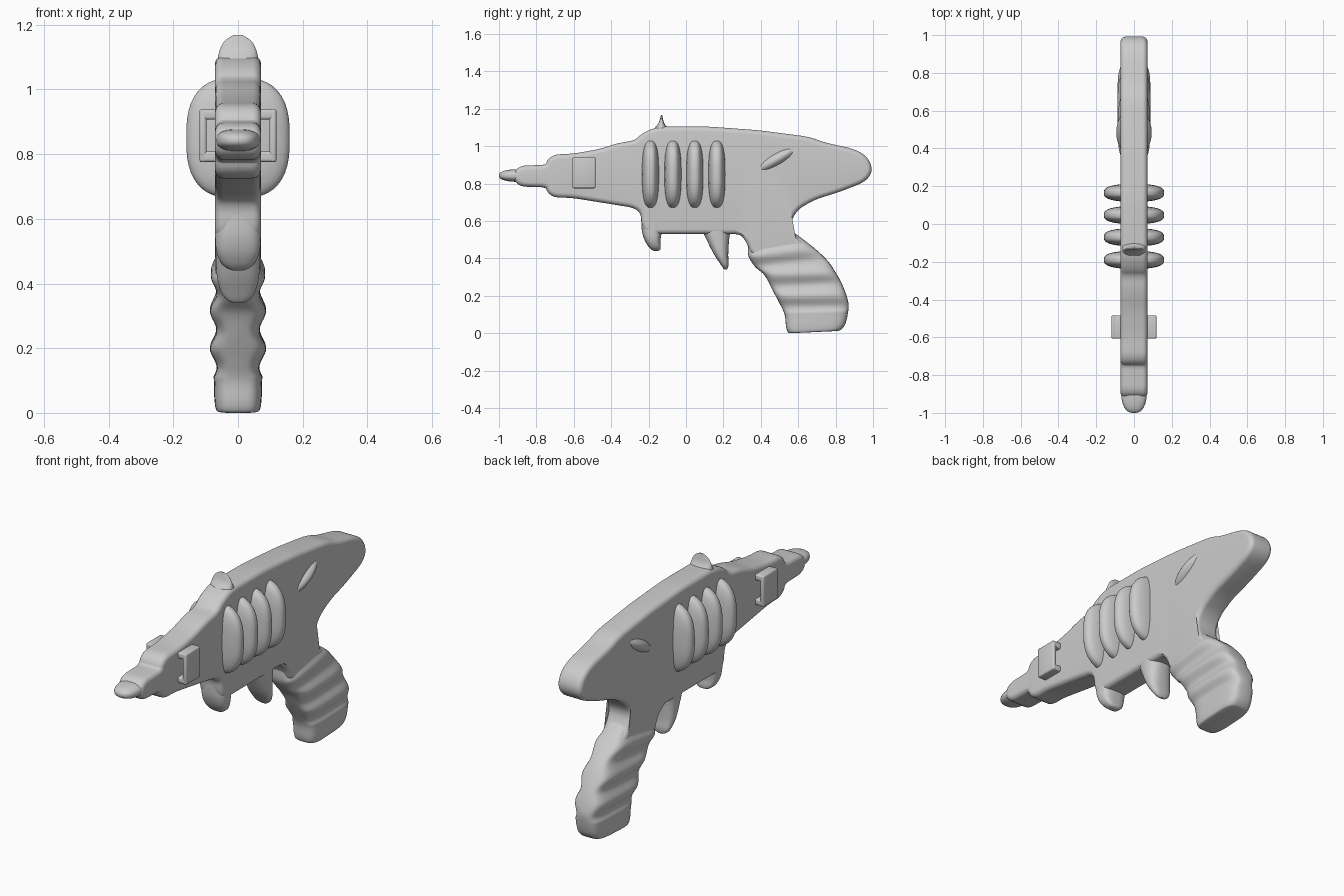
import bpy, bmesh, math
from mathutils import Vector

if "Cube" in bpy.data.objects:
    bpy.data.objects.remove(bpy.data.objects["Cube"])


def finish(name, bm, angle=40):
    bmesh.ops.recalc_face_normals(bm, faces=bm.faces)
    me = bpy.data.meshes.new(name)
    bm.to_mesh(me)
    bm.free()
    me.shade_smooth()
    me.set_sharp_from_angle(angle=math.radians(angle))
    ob = bpy.data.objects.new(name, me)
    bpy.context.collection.objects.link(ob)
    return ob


def inward(pts, i):
    a = (pts[i] - pts[i - 1]).normalized()
    b = (pts[(i + 1) % len(pts)] - pts[i]).normalized()
    na, nb = Vector((a.y, -a.x)), Vector((b.y, -b.x))
    n = (na + nb).normalized()
    return n, 1 / max(0.5, n.dot(na))


def cut_corners(pts, limit):
    out = []
    for i, p in enumerate(pts):
        q = pts[(i + 1) % len(pts)]
        d = q - p
        f = min(0.25, limit / d.length)
        out += [p + d * f, q - d * f]
    return out


def plate(name, outline, half, r):
    """Clockwise (y, z) outline made into a slab with rounded rims."""
    pts = [Vector(p) for p in outline]
    inner = []
    for i, p in enumerate(pts):
        n, m = inward(pts, i)
        inner.append(p + n * r * m)
    for limit in (0.025, 0.012, 0.006):
        inner = cut_corners(inner, limit)
    normals = [inward(inner, i)[0] for i in range(len(inner))]
    bm = bmesh.new()
    rings = []
    steps = 6
    profile = [(math.cos(t), math.sin(t)) for t in
               [math.pi / 2 * k / steps for k in range(steps + 1)]]
    section = [(-(half - r + r * c), s) for c, s in profile]
    section += [(-x, s) for x, s in reversed(section)]
    for x, s in section:
        rings.append([bm.verts.new((x, p.x - n.x * r * s, p.y - n.y * r * s))
                      for p, n in zip(inner, normals)])
    skin(bm, rings)
    return finish(name, bm)


def skin(bm, rings):
    for a, b in zip(rings, rings[1:]):
        for i in range(len(a)):
            j = (i + 1) % len(a)
            bm.faces.new((a[i], a[j], b[j], b[i]))
    caps = [bm.faces.new(rings[0]), bm.faces.new(rings[-1])]
    bmesh.ops.triangulate(bm, faces=caps)


def loft(name, sections, power=2.5, sub=6, ripple=None):
    """Sections are (front y, front z, back y, back z, half width)."""
    bm = bmesh.new()
    rings = []
    S = [sections[0]] + sections + [sections[-1]]
    rows = []
    for k in range(1, len(S) - 2):
        for j in range(sub):
            t = j / sub
            rows.append([0.5 * (2 * b + (c - a) * t + (2 * a - 5 * b + 4 * c - d) * t * t
                                + (3 * b - a - 3 * c + d) * t ** 3)
                         for a, b, c, d in zip(*S[k - 1:k + 3])])
    rows.append(list(sections[-1]))
    for fy, fz, by, bz, w in rows:
        if ripple:
            w += ripple((fz + bz) / 2)
        ring = []
        for i in range(40):
            a = 2 * math.pi * i / 40
            c, s = math.cos(a), math.sin(a)
            u = math.copysign(abs(c) ** (2 / power), c)
            v = math.copysign(abs(s) ** (2 / power), s)
            ring.append(bm.verts.new((w * v, (fy + by) / 2 + u * (by - fy) / 2,
                                      (fz + bz) / 2 + u * (bz - fz) / 2)))
        rings.append(ring)
    skin(bm, rings)
    return finish(name, bm, 50)


def blob(name, loc, radii, power, tilt=0):
    """Superellipsoid, used for fins and swellings."""
    bm = bmesh.new()
    bmesh.ops.create_uvsphere(bm, u_segments=40, v_segments=28, radius=1)
    for v in bm.verts:
        k = sum(abs(c) ** power for c in v.co) ** (-1 / power)
        v.co = Vector([c * k * r for c, r in zip(v.co, radii)])
    ob = finish(name, bm, 60)
    ob.location = loc
    ob.rotation_euler.x = tilt
    return ob


def box(name, lo, hi, r):
    bm = bmesh.new()
    bmesh.ops.create_cube(bm, size=1)
    for v in bm.verts:
        v.co = [(a + b) / 2 + c * (b - a) for a, b, c in zip(lo, hi, v.co)]
    bmesh.ops.bevel(bm, geom=bm.edges[:], offset=r, segments=3, profile=0.5, affect='EDGES')
    return finish(name, bm)


# Body with stepped barrel, rounded tail and the neck of the grip
plate("body", [
    (-0.92, 0.895), (-0.75, 0.90), (-0.732, 0.955), (-0.60, 0.96), (-0.46, 0.985),
    (-0.36, 1.018), (-0.275, 1.03), (-0.235, 1.07), (-0.15, 1.105), (0.12, 1.105),
    (0.39, 1.085), (0.66, 1.05), (0.74, 1.02), (0.90, 0.985), (0.97, 0.945),
    (1.002, 0.87), (0.96, 0.81), (0.82, 0.755), (0.69, 0.715), (0.595, 0.66),
    (0.558, 0.59), (0.59, 0.515), (0.66, 0.46), (0.60, 0.40), (0.36, 0.39), (0.325, 0.485),
    (0.29, 0.53), (-0.20, 0.53), (-0.235, 0.56), (-0.242, 0.64), (-0.275, 0.67),
    (-0.46, 0.70), (-0.62, 0.725), (-0.732, 0.725), (-0.75, 0.78), (-0.92, 0.785)],
    0.071, 0.026)

# Muzzle tip
blob("muzzle_tip", (0, -0.88, 0.843), (0.068, 0.12, 0.034), 2.5)

# Rippled grip
loft("grip", [
    (0.33, 0.47, 0.575, 0.54, 0.066), (0.335, 0.41, 0.68, 0.46, 0.074),
    (0.37, 0.355, 0.755, 0.39, 0.077), (0.42, 0.31, 0.80, 0.325, 0.077),
    (0.46, 0.235, 0.84, 0.25, 0.077), (0.50, 0.16, 0.868, 0.165, 0.077),
    (0.527, 0.10, 0.866, 0.11, 0.075), (0.535, 0.035, 0.852, 0.05, 0.073),
    (0.545, 0.006, 0.83, 0.02, 0.068), (0.56, 0.0, 0.81, 0.012, 0.058)],
    power=4, sub=8,
    ripple=lambda z: 0.010 * math.cos(2 * math.pi * (z - 0.2) / 0.117) if 0.112 < z < 0.46 else 0)

# Trigger and the lug in front of it
loft("trigger", [
    (0.07, 0.58, 0.26, 0.58, 0.07), (0.095, 0.53, 0.235, 0.53, 0.07),
    (0.145, 0.43, 0.226, 0.43, 0.066), (0.18, 0.375, 0.228, 0.375, 0.053),
    (0.197, 0.35, 0.224, 0.35, 0.035), (0.207, 0.34, 0.218, 0.34, 0.015)])
loft("front_lug", [
    (-0.24, 0.62, -0.09, 0.62, 0.071), (-0.236, 0.55, -0.125, 0.55, 0.071),
    (-0.222, 0.50, -0.136, 0.50, 0.067), (-0.202, 0.465, -0.135, 0.465, 0.053),
    (-0.185, 0.447, -0.138, 0.447, 0.034), (-0.172, 0.44, -0.148, 0.44, 0.014)], power=3)

# Sight on the top
loft("sight", [
    (-0.20, 1.06, -0.06, 1.06, 0.067), (-0.165, 1.10, -0.10, 1.10, 0.062),
    (-0.147, 1.125, -0.117, 1.125, 0.055), (-0.138, 1.15, -0.124, 1.15, 0.041),
    (-0.133, 1.168, -0.128, 1.168, 0.014)])

# Cooling fins, each reaching through to both sides
for i, y in enumerate((-0.19, -0.07, 0.047, 0.165)):
    blob(f"fin_{i + 1}", (0, y, 0.85), (0.16, 0.047, 0.187), 2.7)

# Slanted swelling on the tail
blob("tail_swelling", (0, 0.485, 0.93), (0.094, 0.15, 0.045), 2, math.radians(30))

# Hollow side clips on the barrel
for side, s in (("left", -1), ("right", 1)):
    for part, x0, x1, z0, z1 in (("plate", 0.097, 0.119, 0.775, 0.94),
                                 ("top", 0.05, 0.117, 0.907, 0.939),
                                 ("bottom", 0.05, 0.117, 0.776, 0.808)):
        xs = sorted((s * x0, s * x1))
        box(f"clip_{part}_{side}", (xs[0], -0.607, z0), (xs[1], -0.484, z1), 0.008)
